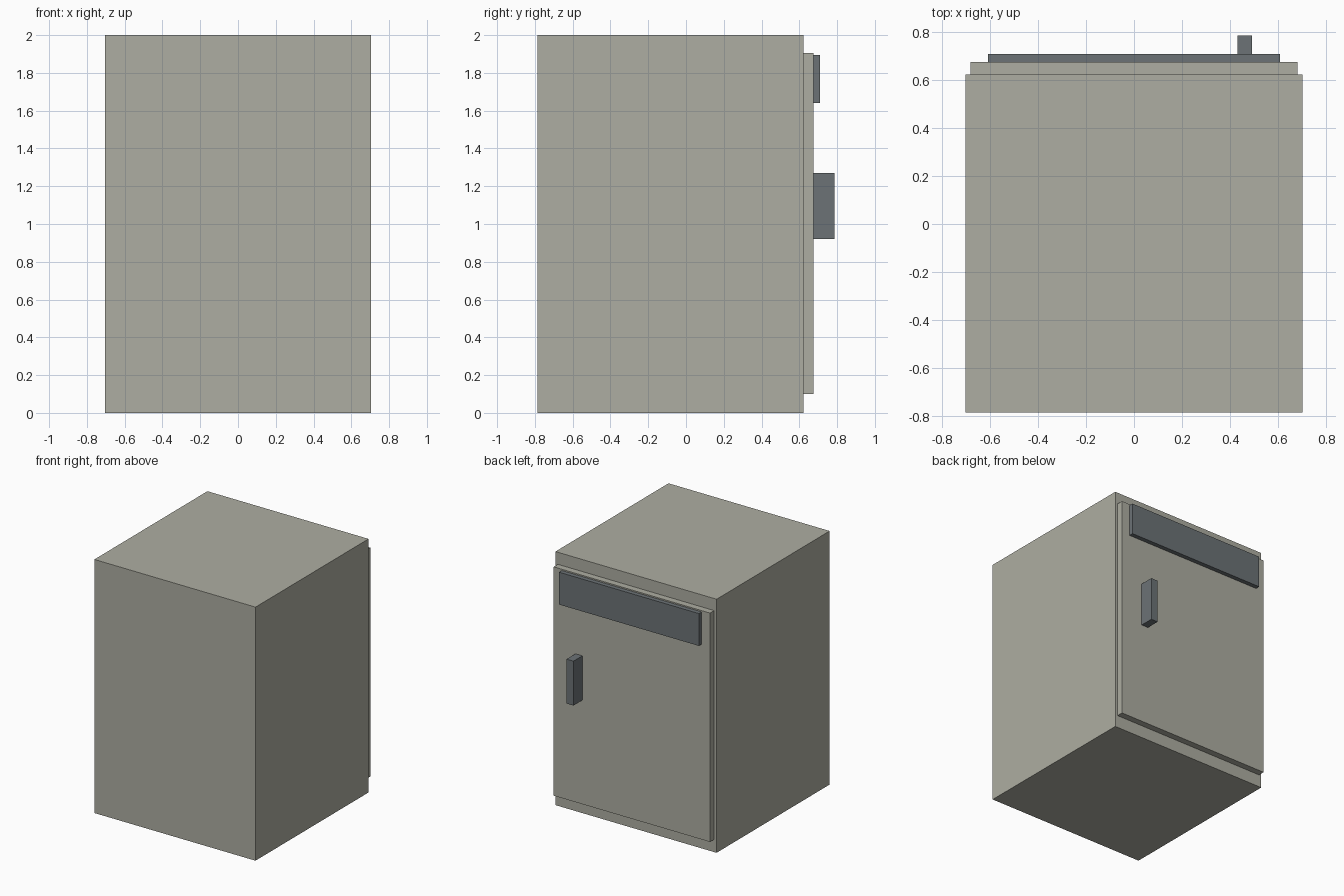
import bpy

if "Cube" in bpy.data.objects:
    bpy.data.objects.remove(bpy.data.objects["Cube"])


def material(name, rgb):
    mat = bpy.data.materials.new(name)
    mat.diffuse_color = (*rgb, 1.0)
    mat.use_nodes = True
    mat.node_tree.nodes["Principled BSDF"].inputs["Base Color"].default_value = mat.diffuse_color
    return mat


def box(name, low, high, mat):
    """Axis-aligned box spanning two opposite corners."""
    size = [h - l for l, h in zip(low, high)]
    centre = [(l + h) / 2 for l, h in zip(low, high)]
    bpy.ops.mesh.primitive_cube_add(size=1, location=centre)
    obj = bpy.context.object
    obj.name = name
    obj.scale = size
    bpy.ops.object.transform_apply(location=False, rotation=False, scale=True)
    obj.data.materials.append(mat)
    return obj


enamel = material("warm_grey_enamel", (0.42, 0.42, 0.36))
dark = material("dark_grey", (0.15, 0.17, 0.18))

# Faces shared by the stacked layers on the +y side
body_y, door_y = 0.623, 0.675

# Cabinet body
box("cabinet_body", (-0.703, -0.786, 0), (0.703, body_y, 2), enamel)
# Door slab
box("door", (-0.682, body_y, 0.10), (0.682, door_y, 1.905), enamel)
# Control panel across the top of the door
box("control_panel", (-0.61, door_y, 1.64), (0.61, 0.71, 1.895), dark)
# Vertical handle on the +x side
box("door_handle", (0.432, door_y, 0.92), (0.492, 0.786, 1.27), dark)
